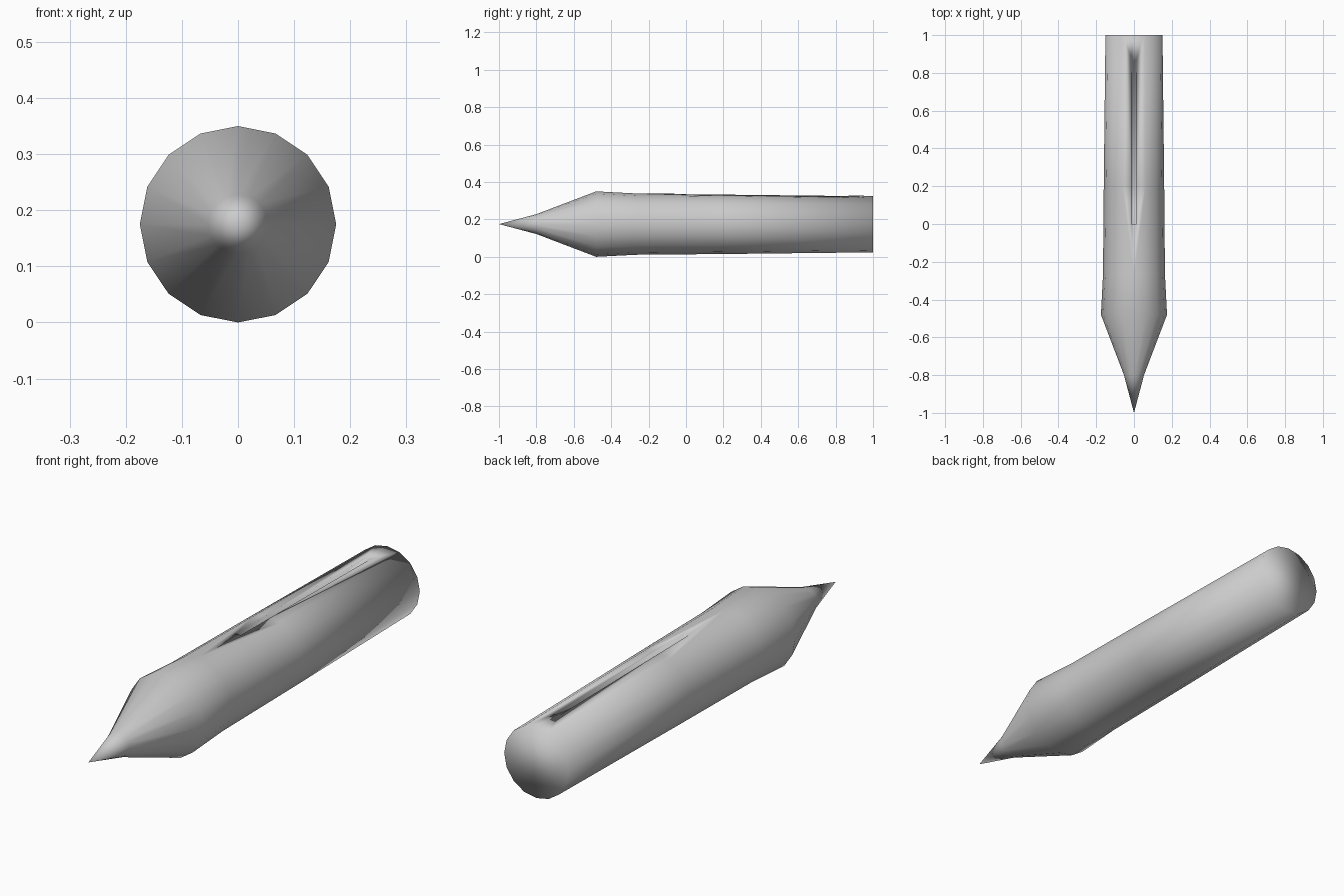
import bpy
import bmesh
import math

cube = bpy.data.objects.get("Cube")
if cube:
    bpy.data.objects.remove(cube, do_unlink=True)

SIDES = 16
AXIS_Z = 0.175

# One plain grey for the whole body
grey = bpy.data.materials.new("plain grey")
grey.use_nodes = True
colour = (0.6, 0.6, 0.6, 1.0)
grey.diffuse_color = colour
grey.node_tree.nodes["Principled BSDF"].inputs["Base Color"].default_value = colour


def make_object(name, bm):
    bmesh.ops.recalc_face_normals(bm, faces=bm.faces)
    mesh = bpy.data.meshes.new(name)
    bm.to_mesh(mesh)
    bm.free()
    mesh.materials.append(grey)
    obj = bpy.data.objects.new(name, mesh)
    bpy.context.collection.objects.link(obj)
    return obj


# Pointed body: rings of (y, radius) along the y axis
profile = [(-0.8, 0.053), (-0.48, 0.175), (-0.27, 0.164), (0.2, 0.16), (1.0, 0.151)]
bm = bmesh.new()
rings = []
for y, r in profile:
    angles = [2 * math.pi * i / SIDES for i in range(SIDES)]
    rings.append([bm.verts.new((r * math.sin(a), y, AXIS_Z + r * math.cos(a))) for a in angles])
tip = bm.verts.new((0, -1, AXIS_Z))
for i in range(SIDES):
    j = (i + 1) % SIDES
    bm.faces.new((tip, rings[0][i], rings[0][j]))
    for a, b in zip(rings, rings[1:]):
        bm.faces.new((a[i], b[i], b[j], a[j]))
bm.faces.new(rings[-1])
body = make_object("pointed_body", bm)

# Narrow slot along the top, with a sloping floor
slot = [(0.0, 0.25), (0.2, 0.25), (0.87, 0.325), (0.87, 0.4), (0.0, 0.4)]
bm = bmesh.new()
sides = [[bm.verts.new((x, y, z)) for y, z in slot] for x in (-0.012, 0.012)]
for side in sides:
    bm.faces.new(side)
for i in range(len(slot)):
    j = (i + 1) % len(slot)
    bm.faces.new((sides[0][i], sides[0][j], sides[1][j], sides[1][i]))
cutter = make_object("slot_cutter", bm)
cutter.hide_render = True

cut = body.modifiers.new("top_slot", 'BOOLEAN')
cut.operation = 'DIFFERENCE'
cut.solver = 'EXACT'
cut.object = cutter
bpy.context.view_layer.objects.active = body
body.select_set(True)
bpy.ops.object.modifier_apply(modifier=cut.name)
bpy.data.objects.remove(cutter, do_unlink=True)

# Soft shading over the whole body, end included
for face in body.data.polygons:
    face.use_smooth = True
